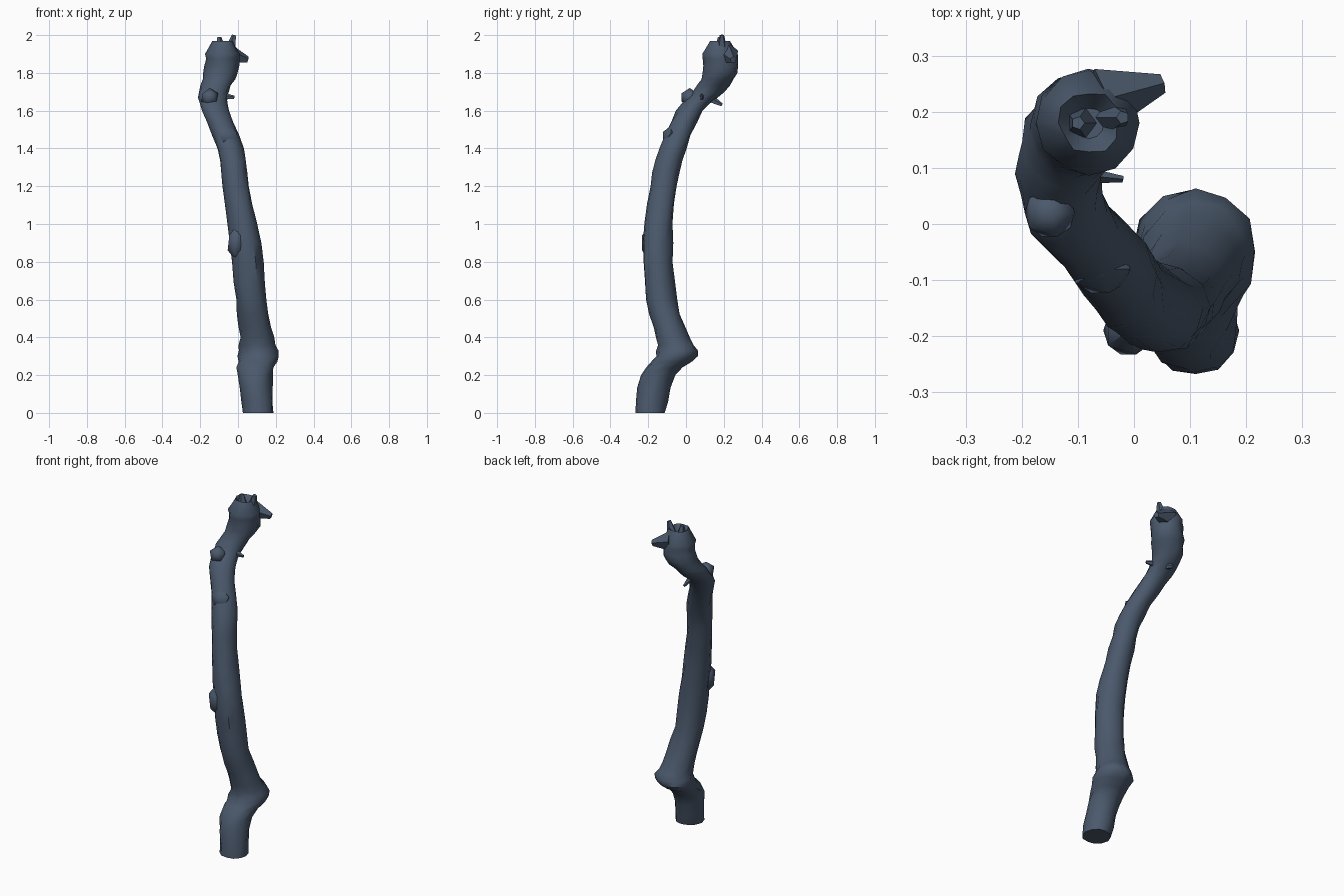
import bpy, bmesh, math, random
from mathutils import Matrix, Vector

random.seed(4)
if "Cube" in bpy.data.objects:
    bpy.data.objects.remove(bpy.data.objects["Cube"], do_unlink=True)

bark = bpy.data.materials.new("slate_bark")
bark.use_nodes = True
colour = (0.07, 0.1, 0.15, 1)
bark.diffuse_color = colour
bark.node_tree.nodes["Principled BSDF"].inputs["Base Color"].default_value = colour


def finish(name, bm):
    """Turn the bmesh into a linked object with soft facets and crisp breaks."""
    bmesh.ops.recalc_face_normals(bm, faces=bm.faces)
    mesh = bpy.data.meshes.new(name)
    bm.to_mesh(mesh)
    bm.free()
    mesh.materials.append(bark)
    piece = bpy.data.objects.new(name, mesh)
    bpy.context.collection.objects.link(piece)
    bpy.ops.object.select_all(action='DESELECT')
    piece.select_set(True)
    bpy.context.view_layer.objects.active = piece
    bpy.ops.object.shade_smooth_by_angle(angle=math.radians(45))


def smooth_path(stations, steps):
    """Pass a flowing curve through the stations."""
    padded = [stations[0]] + stations + [stations[-1]]
    path = []
    for before, start, end, after in zip(padded, padded[1:], padded[2:], padded[3:]):
        for step in range(steps):
            t = step / steps
            bend_in, bend_out = (end - before) / 2, (after - start) / 2
            gap = end - start
            path.append(start + t * bend_in
                        + t * t * (3 * gap - 2 * bend_in - bend_out)
                        + t * t * t * (bend_in + bend_out - 2 * gap))
    return path + [stations[-1]]


def add_ring(bm, station, sides, roughness):
    """Add one uneven horizontal ring of bark."""
    x, y, z, radius = station
    ring = []
    for side in range(sides):
        angle = math.tau * side / sides
        reach = radius * (1 + random.uniform(-roughness, roughness))
        ring.append(bm.verts.new((x + reach * math.cos(angle), y + reach * math.sin(angle), z)))
    return ring


def shard(name, root, tip, width, thickness):
    """Make a tapering splinter from root to tip."""
    root, tip = Vector(root), Vector(tip)
    along = tip - root
    bm = bmesh.new()
    bmesh.ops.create_cone(bm, cap_ends=True, segments=5, radius1=1, radius2=0.3, depth=along.length)
    bmesh.ops.scale(bm, vec=(thickness, width, 1), verts=bm.verts)
    turn = along.to_track_quat('Z', 'Y').to_matrix().to_4x4()
    bmesh.ops.transform(bm, matrix=Matrix.Translation((root + tip) / 2) @ turn, verts=bm.verts)
    finish(name, bm)


def knot(name, centre, size):
    """Make a faceted lump that swells out of the bark."""
    bm = bmesh.new()
    bmesh.ops.create_icosphere(bm, subdivisions=1, radius=1)
    bmesh.ops.scale(bm, vec=size, verts=bm.verts)
    bmesh.ops.translate(bm, vec=centre, verts=bm.verts)
    finish(name, bm)


# Crooked stem: x, y, height and radius where the branch changes direction
bends = [Vector(bend) for bend in (
    (.11, -.19, 0, .08), (.09, -.15, .2, .09), (.11, -.05, .3, .11),
    (.1, -.07, .4, .09), (.07, -.13, .6, .08), (.04, -.15, .9, .08),
    (-.01, -.12, 1.2, .07), (-.04, -.07, 1.4, .07), (-.12, .02, 1.6, .07),
    (-.13, .12, 1.7, .08), (-.09, .18, 1.8, .09), (-.08, .18, 1.9, .09),
)]
SIDES = 12
bm = bmesh.new()
rings = [add_ring(bm, station, SIDES, 0.06) for station in smooth_path(bends, 3)]

# Broken rim with a shallow hollow inside it
top = bends[-1]
for rise, shrink in ((.07, .6), (.03, .3)):
    rings.append(add_ring(bm, (top.x, top.y, top.z + rise, top.w * shrink), SIDES, 0.1))

for low, high in zip(rings, rings[1:]):
    for side in range(SIDES):
        after = (side + 1) % SIDES
        bm.faces.new((low[side], low[after], high[after], high[side]))
bm.faces.new(rings[0])
bm.faces.new(rings[-1])
finish("crooked_stem", bm)

# Torn pieces around the broken head
shard("broken_flap", (-.06, .22, 1.9), (.05, .25, 1.87), .06, .06)
shard("tall_rim_peak", (-.05, .19, 1.88), (-.02, .19, 2), .04, .04)
shard("short_rim_peak", (-.09, .18, 1.88), (-.1, .18, 1.99), .04, .04)
shard("back_corner", (-.09, .18, 1.8), (-.15, .24, 1.82), .05, .05)
shard("rear_splinter", (-.13, .1, 1.68), (-.12, .19, 1.63), .03, .02)
shard("side_splinter", (-.12, .09, 1.68), (-.02, .08, 1.67), .03, .02)

# Worn knots where side shoots once grew
knot("upper_knot", (-.15, .02, 1.67), (.05, .05, .05))
knot("bend_knot", (-.06, -.08, 1.46), (.06, .05, .06))
knot("middle_knot", (-.01, -.19, .9), (.05, .05, .09))
